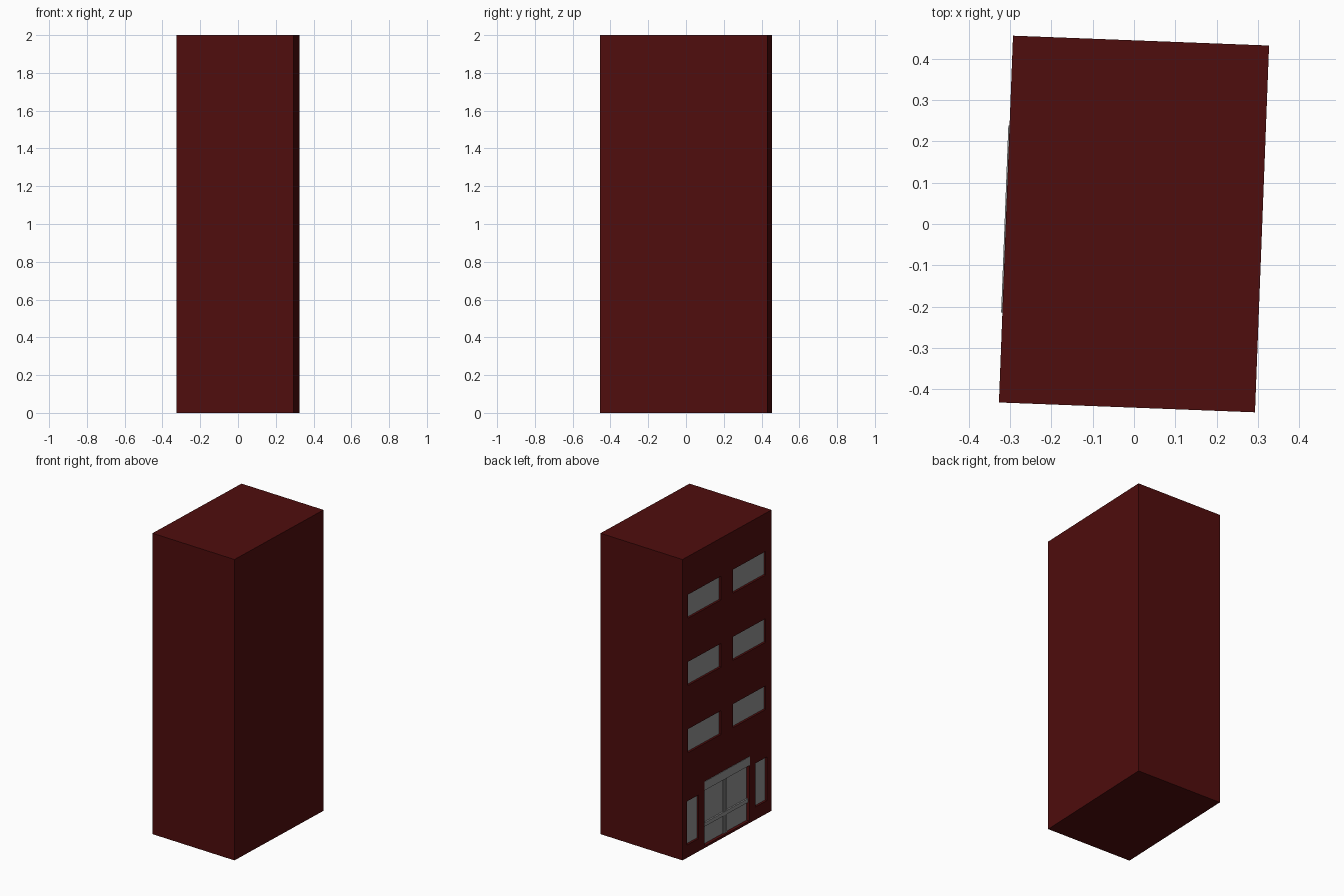
import bpy, bmesh, math
from mathutils import Vector

if "Cube" in bpy.data.objects:
    bpy.data.objects.remove(bpy.data.objects["Cube"])

W, D, H = 0.31, 0.444, 2.0          # half width, half depth, height
TURN = math.radians(-2.2)           # whole building is slightly turned
FACE = -W                           # facade plane (local x)


def material(name, rgb):
    m = bpy.data.materials.new(name)
    m.diffuse_color = (*rgb, 1)
    m.use_nodes = True
    m.node_tree.nodes["Principled BSDF"].inputs["Base Color"].default_value = m.diffuse_color
    return m


brick = material("dark_red_wall", (0.078, 0.004, 0.004))
grey = material("grey_panel", (0.29, 0.29, 0.29))


def boxes(name, spans, mat):
    """One object made of boxes given as (x0, x1, y0, y1, z0, z1)."""
    bm = bmesh.new()
    for x0, x1, y0, y1, z0, z1 in spans:
        verts = bmesh.ops.create_cube(bm, size=1)["verts"]
        size = Vector((x1 - x0, y1 - y0, z1 - z0))
        mid = Vector((x0 + x1, y0 + y1, z0 + z1)) / 2
        for v in verts:
            v.co = Vector(a * b for a, b in zip(v.co, size)) + mid
    me = bpy.data.meshes.new(name)
    bm.to_mesh(me)
    bm.free()
    me.materials.append(mat)
    ob = bpy.data.objects.new(name, me)
    ob.rotation_euler.z = TURN
    bpy.context.collection.objects.link(ob)
    return ob


# Openings on the facade: (inner y, outer y, bottom z, top z), mirrored in y
windows = [(0.058, 0.386, 0.695 + 0.447 * i, 0.852 + 0.447 * i) for i in range(3)]
windows.append((0.282, 0.398, 0.085, 0.375))
openings = []
for a, b, z0, z1 in windows:
    openings += [(a, b, z0, z1), (-b, -a, z0, z1)]
door = (-0.222, 0.222, 0.015, 0.44)

# Wall block with recesses cut into the facade
body = boxes("building_body", [(-W, W, -D, D, 0, H)], brick)
cuts = [(FACE - 0.05, FACE + 0.015, *o) for o in openings]
cuts.append((FACE - 0.05, FACE + 0.022, *door))
cutter = boxes("recess_cutter", cuts, brick)
cutter.hide_render = True
cutter.hide_viewport = True
mod = body.modifiers.new("recesses", "BOOLEAN")
mod.operation = "DIFFERENCE"
mod.solver = "EXACT"
mod.object = cutter

# Window panes at the back of the recesses
boxes("window_panes", [(FACE + 0.0145, FACE + 0.019, *o) for o in openings], grey)

# Double door: two leaves, centre stiles, cross rail, lintel
y0, y1, z0, z1 = door
boxes("door_leaves", [(FACE + 0.020, FACE + 0.026, y0, -0.002, z0, z1),
                      (FACE + 0.020, FACE + 0.026, 0.002, y1, z0, z1)], grey)
boxes("door_stiles", [(FACE + 0.012, FACE + 0.021, -0.018, -0.002, z0, 0.39),
                      (FACE + 0.012, FACE + 0.021, 0.002, 0.018, z0, 0.39)], grey)
boxes("door_rail", [(FACE + 0.010, FACE + 0.021, y0, y1, 0.135, 0.16)], grey)
boxes("door_lintel", [(FACE - 0.003, FACE + 0.022, y0 - 0.004, y1 + 0.004, 0.385, 0.443)], grey)
